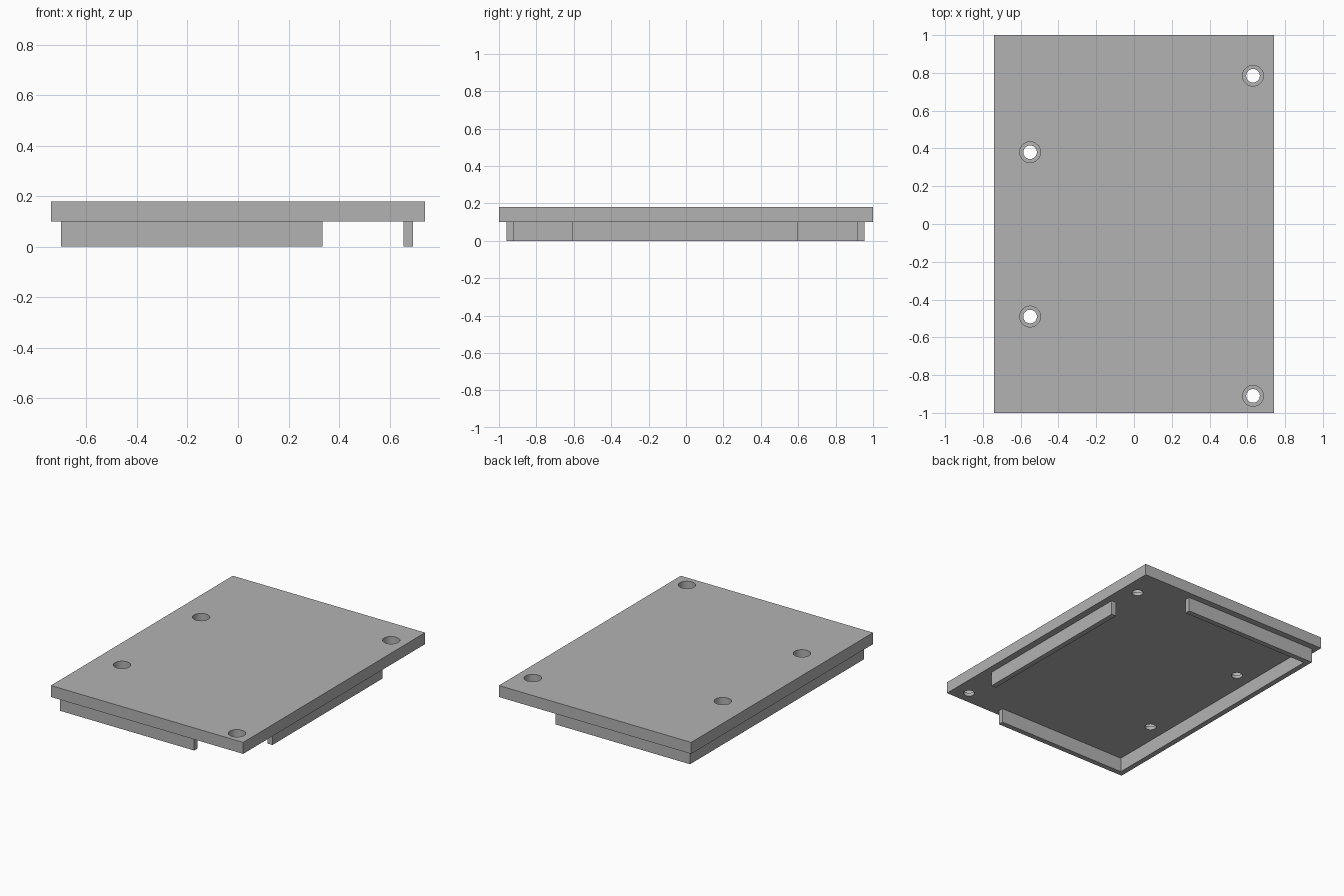
import bpy, bmesh, math

cube = bpy.data.objects.get("Cube")
if cube:
    bpy.data.objects.remove(cube, do_unlink=True)

# Material
grey = bpy.data.materials.new("plain grey")
grey.use_nodes = True
colour = (0.45, 0.45, 0.45, 1)
grey.diffuse_color = colour
grey.node_tree.nodes["Principled BSDF"].inputs["Base Color"].default_value = colour


def prism(name, outline, z0, z1):
    """Extrude a flat outline from z0 up to z1."""
    bm = bmesh.new()
    face = bm.faces.new([bm.verts.new((x, y, z0)) for x, y in outline])
    grown = bmesh.ops.extrude_face_region(bm, geom=[face])["geom"]
    for v in grown:
        if isinstance(v, bmesh.types.BMVert):
            v.co.z = z1
    bmesh.ops.recalc_face_normals(bm, faces=bm.faces)
    mesh = bpy.data.meshes.new(name)
    bm.to_mesh(mesh)
    bm.free()
    mesh.materials.append(grey)
    obj = bpy.data.objects.new(name, mesh)
    bpy.context.collection.objects.link(obj)
    return obj


def rect(x0, x1, y0, y1):
    return [(x0, y0), (x1, y0), (x1, y1), (x0, y1)]


def circle(x, y, r, n=48):
    return [(x + r * math.cos(math.tau * i / n), y + r * math.sin(math.tau * i / n))
            for i in range(n)]


BOTTOM, TOP = 0.10, 0.18

# Lid plate
plate = prism("lid_plate", rect(-0.74, 0.74, -1, 1), BOTTOM, TOP)

# Counterbored screw holes: a narrow through hole and a wide recess for the head
holes = [(-0.55, 0.38), (-0.55, -0.49), (0.63, 0.785), (0.63, -0.91)]
for x, y in holes:
    for radius, floor in ((0.036, BOTTOM - 0.05), (0.055, TOP - 0.057)):
        cutter = prism("hole_cutter", circle(x, y, radius), floor, TOP + 0.05)
        cutter.hide_render = True
        cut = plate.modifiers.new("screw_hole", "BOOLEAN")
        cut.operation = "DIFFERENCE"
        cut.solver = "EXACT"
        cut.object = cutter
        bpy.context.view_layer.objects.active = plate
        bpy.ops.object.modifier_apply(modifier=cut.name)
        bpy.data.objects.remove(cutter, do_unlink=True)

bpy.ops.object.select_all(action="DESELECT")
plate.select_set(True)
bpy.context.view_layer.objects.active = plate
bpy.ops.object.shade_smooth_by_angle(angle=math.radians(30))

# Locating lip under the lid: a C shape along the front, left-hand and back edges
x0, x1, y0, y1, t = -0.70, 0.335, -0.96, 0.955, 0.037
prism("c_shaped_lip", [(x0, y0), (x1, y0), (x1, y0 + t), (x0 + t, y0 + t),
                       (x0 + t, y1 - t), (x1, y1 - t), (x1, y1), (x0, y1)], 0, BOTTOM)

# Separate straight lip on the +x edge
prism("side_lip", rect(0.655, 0.692, -0.61, 0.60), 0, BOTTOM)
